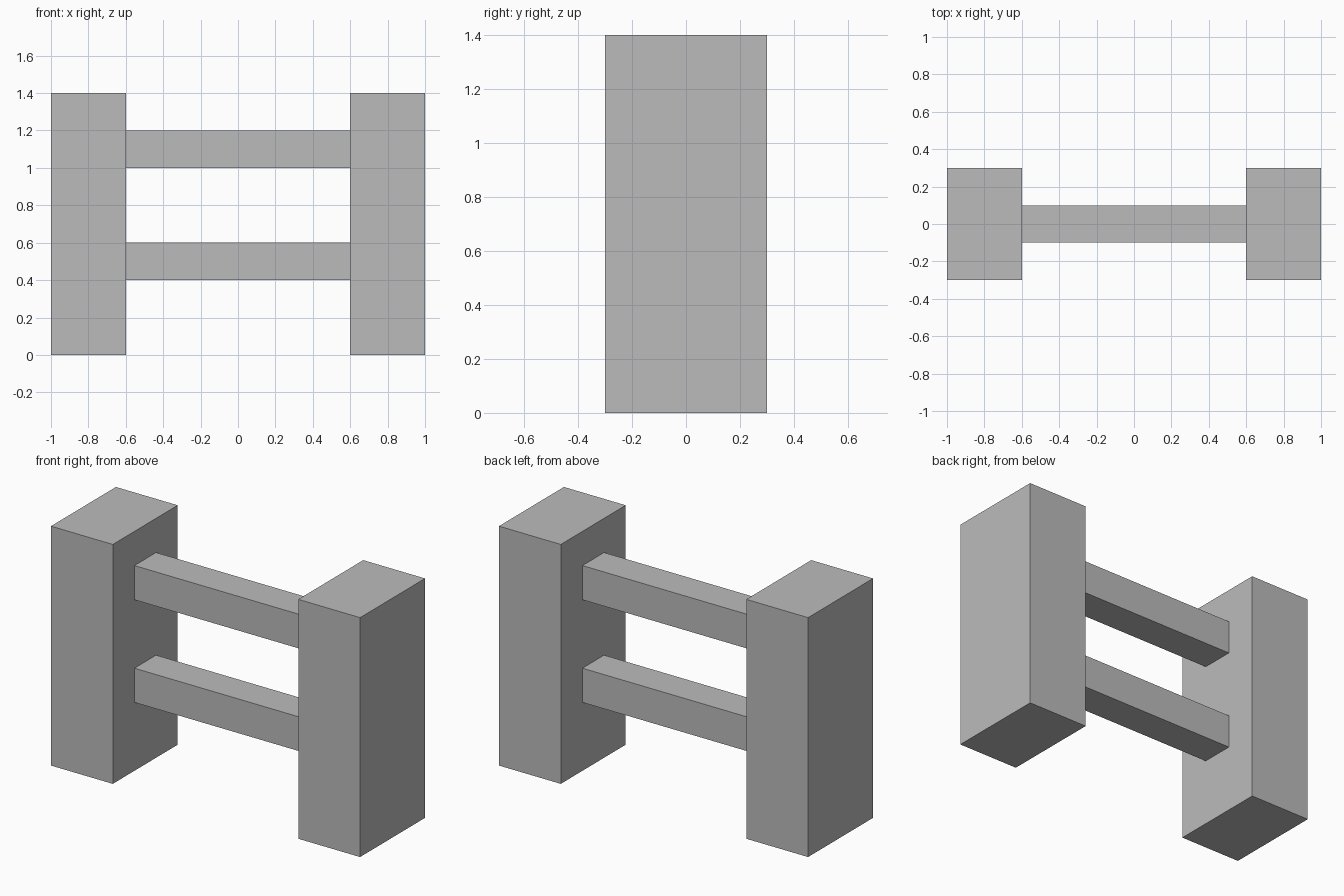
import bpy

default_cube = bpy.data.objects.get("Cube")
if default_cube:
    bpy.data.objects.remove(default_cube, do_unlink=True)

# Single plain grey
grey = bpy.data.materials.new("plain_grey")
grey.use_nodes = True
colour = (0.5, 0.5, 0.5, 1)
grey.diffuse_color = colour
grey.node_tree.nodes["Principled BSDF"].inputs["Base Color"].default_value = colour


def box(name, centre, size):
    bpy.ops.mesh.primitive_cube_add(size=1, location=centre)
    obj = bpy.context.object
    obj.name = name
    obj.scale = size
    bpy.ops.object.transform_apply(location=False, rotation=False, scale=True)
    obj.data.materials.append(grey)
    return obj


# Upright posts
for name, side in (("left_post", 1), ("right_post", -1)):
    box(name, (side * 0.8, 0, 0.7), (0.4, 0.6, 1.4))

# Rails spanning the gap between the posts
for name, height in (("lower_rail", 0.5), ("upper_rail", 1.1)):
    box(name, (0, 0, height), (1.2, 0.2, 0.2))
